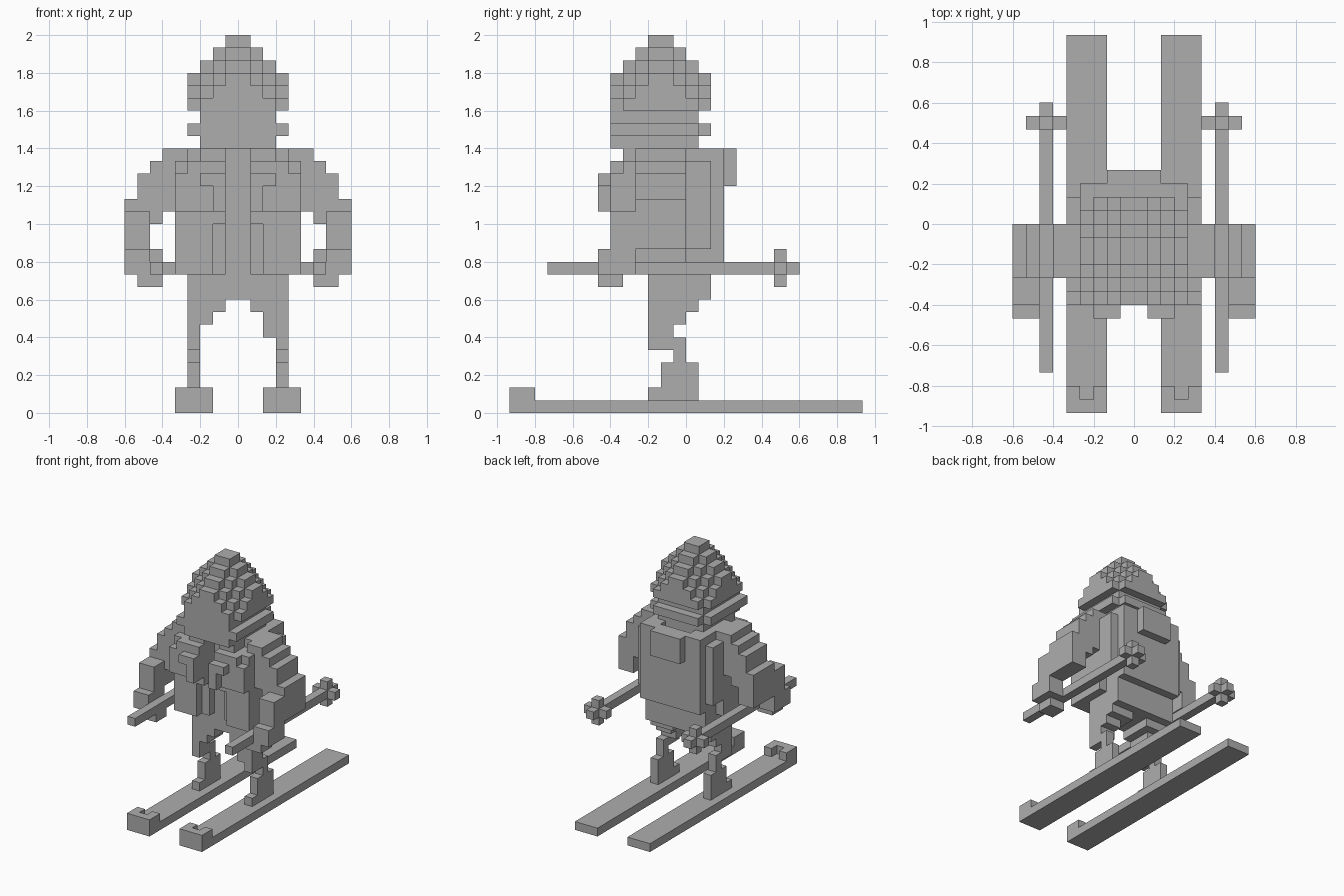
import bpy
import bmesh
from mathutils import Vector

if "Cube" in bpy.data.objects:
    bpy.data.objects.remove(bpy.data.objects["Cube"], do_unlink=True)

UNIT = 2 / 30  # edge of one block

grey = bpy.data.materials.new("plain_grey")
grey.use_nodes = True
colour = (0.42, 0.42, 0.42, 1)
grey.diffuse_color = colour
grey.node_tree.nodes["Principled BSDF"].inputs["Base Color"].default_value = colour

parts = {}     # part name -> set of block cells
filled = set()  # every cell taken so far


def block(part, xs, ys, zs, sides=(1,)):
    """Fill a box of cells; sides lists the x directions to build it in."""
    for side in sides:
        for x in range(*xs):
            column = x if side > 0 else -1 - x
            for y in range(*ys):
                for z in range(*zs):
                    cell = (column, y, z)
                    if cell not in filled:
                        filled.add(cell)
                        parts.setdefault(part, set()).add(cell)


def pair(part, xs, ys, zs):
    """Fill the same box on the left and on the right."""
    block("left_" + part, xs, ys, zs, (1,))
    block("right_" + part, xs, ys, zs, (-1,))


def build(name, cells):
    """Make one mesh from the outer faces of a part's cells."""
    bm = bmesh.new()
    for cell in cells:
        centre = Vector(cell) + Vector((0.5, 0.5, 0.5))
        for axis in range(3):
            for sign in (-1, 1):
                step = [0, 0, 0]
                step[axis] = sign
                if tuple(c + s for c, s in zip(cell, step)) in filled:
                    continue
                normal = Vector(step) / 2
                u = Vector((0, 0, 0))
                u[(axis + 1) % 3] = 0.5
                v = Vector((0, 0, 0))
                v[(axis + 2) % 3] = 0.5 * sign
                corners = (-u - v, u - v, u + v, -u + v)
                bm.faces.new([bm.verts.new((centre + normal + c) * UNIT) for c in corners])
    bmesh.ops.remove_doubles(bm, verts=bm.verts, dist=UNIT / 100)
    bmesh.ops.dissolve_limit(bm, angle_limit=0.01, verts=bm.verts, edges=bm.edges)
    mesh = bpy.data.meshes.new(name)
    bm.to_mesh(mesh)
    bm.free()
    mesh.materials.append(grey)
    bpy.context.collection.objects.link(bpy.data.objects.new(name, mesh))


# Skis with a notched raised tip
pair("ski", (2, 5), (-14, 14), (0, 1))
pair("ski", (2, 5), (-14, -13), (1, 2))
for edge in (2, 4):
    pair("ski", (edge, edge + 1), (-13, -12), (1, 2))

# Boots, bent legs and hips
pair("boot", (3, 4), (-3, 1), (1, 2))
pair("boot", (3, 4), (-2, 1), (2, 4))
pair("leg", (3, 4), (-1, 0), (4, 5))
pair("leg", (3, 4), (-3, 0), (5, 6))
pair("leg", (3, 4), (-3, -1), (6, 7))
block("left_leg", (2, 3), (-3, -1), (6, 7))
pair("leg", (2, 4), (-3, 0), (7, 8))
pair("leg", (1, 4), (-3, 1), (8, 9))
block("hips", (-4, 4), (-3, 2), (9, 13))

# Jacket body, open front panels and chest straps
block("jacket", (-5, 5), (-3, 0), (11, 20))
block("jacket", (-5, 5), (0, 2), (13, 20))
block("jacket", (-4, 4), (-3, 1), (20, 21))
pair("jacket_panel", (1, 5), (-4, -3), (11, 20))
pair("jacket_panel", (2, 5), (-5, -4), (11, 15))
pair("jacket_panel", (1, 5), (-5, -4), (15, 20))
pair("jacket_panel", (1, 5), (-6, -5), (16, 19))
pair("jacket_panel", (1, 4), (-6, -5), (19, 20))
pair("collar", (1, 3), (-5, -3), (20, 21))
pair("chest_strap", (1, 3), (-7, -6), (18, 19))
pair("chest_strap", (1, 2), (-7, -6), (16, 18))

# Back panel and hood
block("back_panel", (-4, 4), (2, 3), (12, 18))
block("hood", (-4, 4), (1, 3), (18, 20))
block("hood", (-2, 2), (3, 4), (18, 20))
block("hood", (-2, 2), (2, 4), (20, 21))
pair("hood", (2, 4), (1, 3), (20, 21))

# Arms: stepped shoulder, forearm, gripping hand
for x, low, high in ((4, 19, 21), (5, 16, 21), (6, 15, 20), (7, 13, 19), (8, 13, 17)):
    pair("arm", (x, x + 1), (-4, 0), (low, high))
pair("forearm", (7, 9), (-6, -4), (13, 16))
pair("hand", (7, 9), (-7, -4), (11, 13))
pair("hand", (6, 8), (-7, -5), (10, 11))

# Ski poles with cross-shaped baskets
pair("pole", (6, 7), (-11, 9), (11, 12))
pair("pole_basket", (5, 8), (7, 8), (11, 12))
pair("pole_basket", (6, 7), (7, 8), (10, 13))

# Head with a band around the sides and back
block("head", (-3, 3), (-6, 1), (21, 24))
block("head_band", (-4, 4), (-6, 1), (22, 23))
block("head_band", (-3, 3), (1, 2), (22, 23))

# Hat: square layers whose corners are cut back diagonally
for layer, reach in enumerate((4, 4, 4, 3, 2, 1)):
    for x in range(-reach, reach):
        for y in range(-reach, reach):
            if abs(x + 0.5) + abs(y + 0.5) + layer <= 6:
                block("hat", (x, x + 1), (y - 2, y - 1), (24 + layer, 25 + layer))

for part_name, part_cells in parts.items():
    build(part_name, part_cells)
